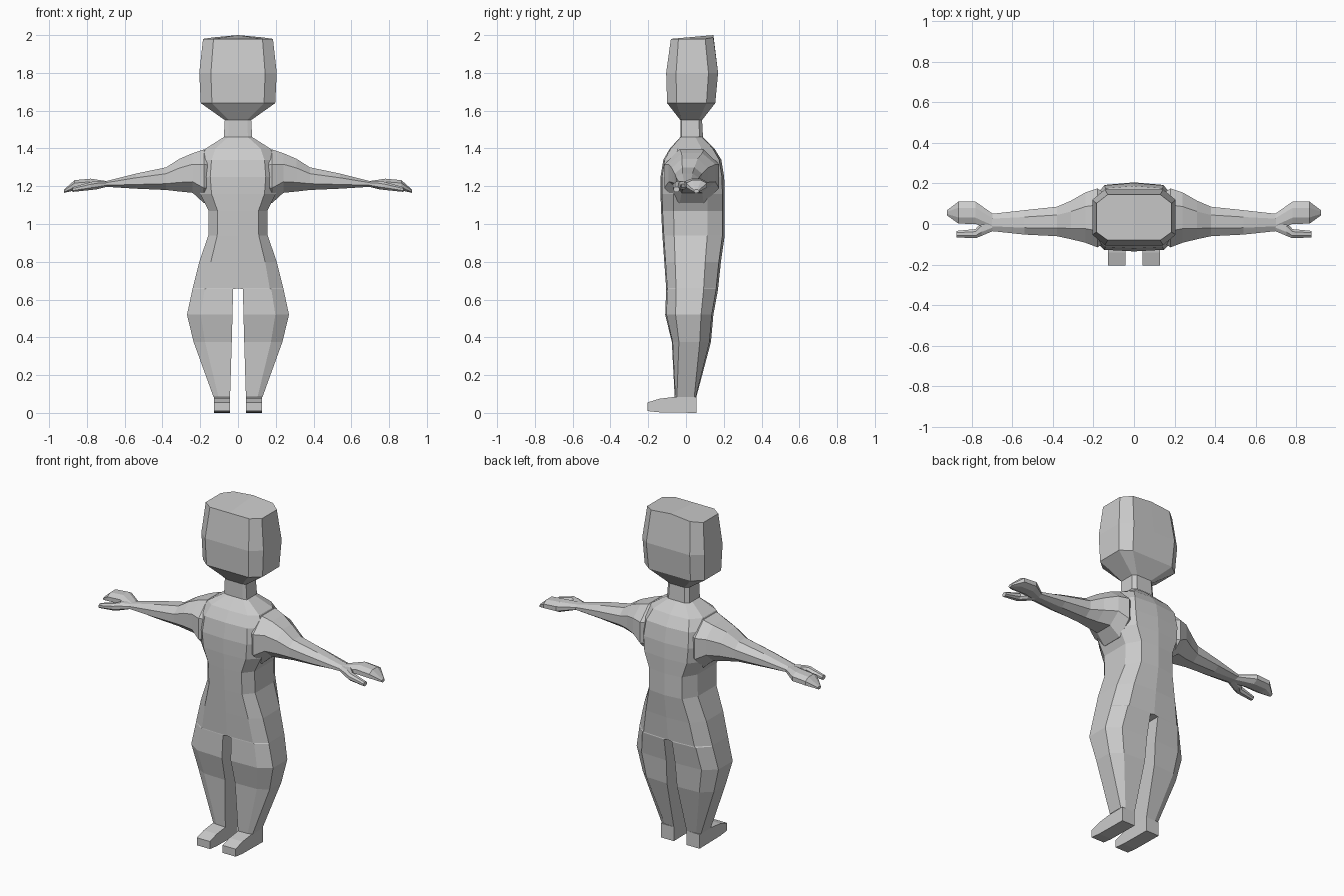
import bpy, bmesh

if "Cube" in bpy.data.objects:
    bpy.data.objects.remove(bpy.data.objects["Cube"])


def loft(name, rings, closed=True, start=True, end=True, mirror=True):
    """Skin a list of point rings, optionally capped, mirrored over x."""
    bm = bmesh.new()
    vs = [[bm.verts.new(p) for p in r] for r in rings]
    n = len(rings[0])
    for a, b in zip(vs, vs[1:]):
        for i in range(n if closed else n - 1):
            j = (i + 1) % n
            bm.faces.new((a[i], a[j], b[j], b[i]))
    if start:
        bm.faces.new(vs[0][::-1])
    if end:
        bm.faces.new(vs[-1])
    bmesh.ops.recalc_face_normals(bm, faces=bm.faces)
    me = bpy.data.meshes.new(name)
    bm.to_mesh(me)
    bm.free()
    ob = bpy.data.objects.new(name, me)
    bpy.context.collection.objects.link(ob)
    if mirror:
        m = ob.modifiers.new("mirror", "MIRROR")
        m.merge_threshold = 0.0005
    return ob


def half(z, x0, x1, f, b, kf=0.5, kb=0.55, e=0.94):
    """Half octagon section from front centre round to back centre."""
    xm = x0 + 0.7 * (x1 - x0)
    return [(x0, f, z), (xm, f * e, z), (x1, f * kf, z),
            (x1, b * kb, z), (xm, b * e, z), (x0, b, z)]


def limb(x, y0, y1, z0, z1, c=0.28):
    """Octagonal section across the x axis."""
    dy, dz = (y1 - y0) * c, (z1 - z0) * c
    return [(x, y0 + dy, z0), (x, y1 - dy, z0), (x, y1, z0 + dz), (x, y1, z1 - dz),
            (x, y1 - dy, z1), (x, y0 + dy, z1), (x, y0, z1 - dz), (x, y0, z0 + dz)]


# Head and neck
head = [half(z, 0, w, f, b, kf, kb, 1) for z, w, f, b, kf, kb in [
    (1.46, .075, -.03, .09, .8, .8), (1.55, .07, -.03, .085, .8, .8),
    (1.64, .197, -.10, .155, .5, .7), (1.80, .205, -.105, .17, .5, .7),
    (1.98, .185, -.08, .145, .5, .7)]]
x, y, z = head[-1][-1]
head[-1][-1] = (x, y, 2.0)
x, y, z = head[-1][-2]
head[-1][-2] = (x, y, 1.988)
loft("head", head, closed=False, start=False)

# Torso
hip = (.66, 0, .24, -.105, .17)
torso = loft("torso", [half(*s) for s in [
    hip, (.80, 0, .205, -.115, .185), (.94, 0, .157, -.125, .205),
    (1.07, 0, .155, -.132, .205), (1.16, 0, .20, -.135, .205),
    (1.25, 0, .21, -.135, .202), (1.34, 0, .20, -.12, .187),
    (1.40, 0, .17, -.085, .15), (1.46, 0, .075, -.03, .09)]], closed=False)

# Arms, fused into the torso
arms = loft("arms", [limb(*s) for s in [
    (.10, -.06, .12, 1.14, 1.37), (.18, -.115, .175, 1.11, 1.395),
    (.24, -.092, .155, 1.165, 1.375), (.31, -.075, .115, 1.172, 1.345),
    (.38, -.06, .085, 1.18, 1.30), (.54, -.052, .068, 1.187, 1.267),
    (.70, -.035, .05, 1.197, 1.227)]])
boo = torso.modifiers.new("fuse", "BOOLEAN")
boo.operation, boo.solver, boo.object = "UNION", "EXACT", arms
fused = bpy.data.meshes.new_from_object(
    torso.evaluated_get(bpy.context.evaluated_depsgraph_get()))
torso.modifiers.clear()
torso.data = fused
torso.name = "torso_and_arms"
bpy.data.objects.remove(arms)
# Drop the hidden caps at neck, hips and wrists
bm = bmesh.new()
bm.from_mesh(fused)
hidden = []
for f in bm.faces:
    c, n = f.calc_center_median(), f.normal
    if (abs(n.z) > .99 and (c.z > 1.455 or c.z < .665)) or (abs(c.x) > .699):
        hidden.append(f)
bmesh.ops.delete(bm, geom=hidden, context="FACES")
bm.to_mesh(fused)
bm.free()

# Hands: a mitten of fingers and a separate thumb
loft("fingers", [limb(*s) for s in [
    (.695, -.03, .05, 1.197, 1.227), (.78, 0, .11, 1.18, 1.24),
    (.865, .002, .11, 1.178, 1.232), (.92, .042, .068, 1.165, 1.183)]])
loft("thumb", [limb(*s) for s in [
    (.695, -.035, .03, 1.197, 1.226), (.75, -.058, .01, 1.183, 1.228),
    (.78, -.07, -.025, 1.18, 1.222), (.875, -.066, -.034, 1.17, 1.195)]])

# Legs
loft("legs", [half(*s) for s in [
    hip, (.655, .026, .241, -.105, .17), (.52, .029, .27, -.11, .145),
    (.375, .033, .235, -.075, .132)]]
    + [half(.085, .042, .13, -.06, .055, .8, .8)], start=False, end=False)

# Feet
side = [(.055, 0), (.055, .085), (-.06, .085), (-.14, .075),
        (-.205, .055), (-.205, .01), (-.14, .003)]
loft("feet", [[(x, y, z) for y, z in side] for x in (.042, .128)])
